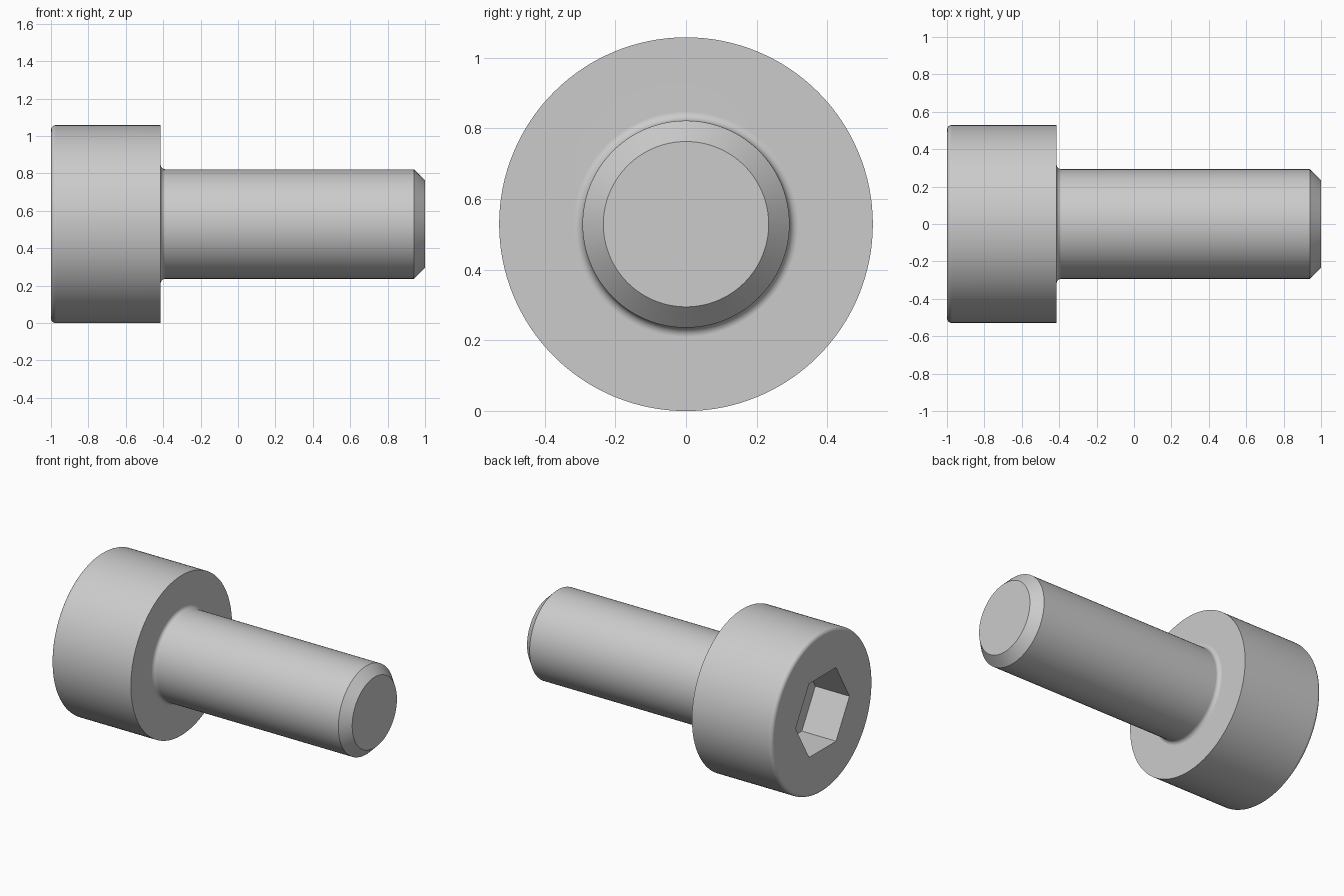
import bpy, bmesh, math
from mathutils import Matrix, Vector

if "Cube" in bpy.data.objects:
    bpy.data.objects.remove(bpy.data.objects["Cube"])

R_HEAD, R_SHANK, R_TIP = 0.529, 0.293, 0.234
X_TOP, X_SEAT, X_END = -1.0, -0.414, 1.0
RIM, FILLET, CHAMFER = 0.026, 0.026, 0.06
AXIS = Vector((0, 0, R_HEAD))
SEGMENTS = 128

steel = bpy.data.materials.new("steel_grey")
steel.diffuse_color = (0.6, 0.6, 0.6, 1)
steel.use_nodes = True
steel.node_tree.nodes["Principled BSDF"].inputs["Base Color"].default_value = steel.diffuse_color


def arc(cx, cr, rad, a0, a1, n=6):
    """Points (x, radius) on a rounded corner."""
    angles = [math.radians(a0 + (a1 - a0) * i / n) for i in range(n + 1)]
    return [(cx + rad * math.cos(a), cr + rad * math.sin(a)) for a in angles]


# Half profile: rounded head rim, flat seat, neck fillet, shank, end chamfer
profile = [(X_TOP, 0)]
profile += arc(X_TOP + RIM, R_HEAD - RIM, RIM, 180, 90)
profile += [(X_SEAT, R_HEAD)]
profile += arc(X_SEAT + FILLET, R_SHANK + FILLET, FILLET, 180, 270)
profile += [(X_END - CHAMFER, R_SHANK), (X_END, R_TIP), (X_END, 0)]

# Screw body: profile revolved around the long axis
bm = bmesh.new()
verts = [bm.verts.new((x, 0, r + AXIS.z)) for x, r in profile]
edges = [bm.edges.new(pair) for pair in zip(verts, verts[1:])]
bmesh.ops.spin(bm, geom=verts + edges, cent=AXIS, axis=(1, 0, 0),
               angle=math.tau, steps=SEGMENTS, use_duplicate=False)
bmesh.ops.remove_doubles(bm, verts=bm.verts, dist=1e-5)
# Merge the end fans into single flat faces
for x in (X_TOP, X_END):
    cap = [f for f in bm.faces if all(abs(v.co.x - x) < 1e-4 for v in f.verts)]
    bmesh.ops.dissolve_faces(bm, faces=cap, use_verts=True)
bmesh.ops.recalc_face_normals(bm, faces=bm.faces)
mesh = bpy.data.meshes.new("screw_body")
bm.to_mesh(mesh)
bm.free()
mesh.materials.append(steel)
screw = bpy.data.objects.new("screw_body", mesh)
bpy.context.collection.objects.link(screw)

# Hex socket cutter, corners pointing to the sides
SOCKET_R, SOCKET_DEPTH = 0.2815, 0.25
bpy.ops.mesh.primitive_cylinder_add(vertices=6, radius=SOCKET_R, depth=2 * SOCKET_DEPTH,
                                    location=(X_TOP, 0, AXIS.z),
                                    rotation=(0, math.pi / 2, 0))
cutter = bpy.context.object
cutter.name = "socket_cutter"
cutter.data.materials.append(steel)
cutter.hide_render = True
cutter.hide_set(True)

cut = screw.modifiers.new("hex_socket", 'BOOLEAN')
cut.operation = 'DIFFERENCE'
cut.solver = 'EXACT'
cut.object = cutter

# Apply the cut, then smooth the round surfaces and keep the corners sharp
bpy.ops.object.select_all(action='DESELECT')
screw.select_set(True)
bpy.context.view_layer.objects.active = screw
bpy.ops.object.modifier_apply(modifier=cut.name)
bpy.data.objects.remove(cutter)
bpy.ops.object.shade_smooth_by_angle(angle=math.radians(30))
weighted = screw.modifiers.new("weighted_normals", 'WEIGHTED_NORMAL')
weighted.keep_sharp = True
